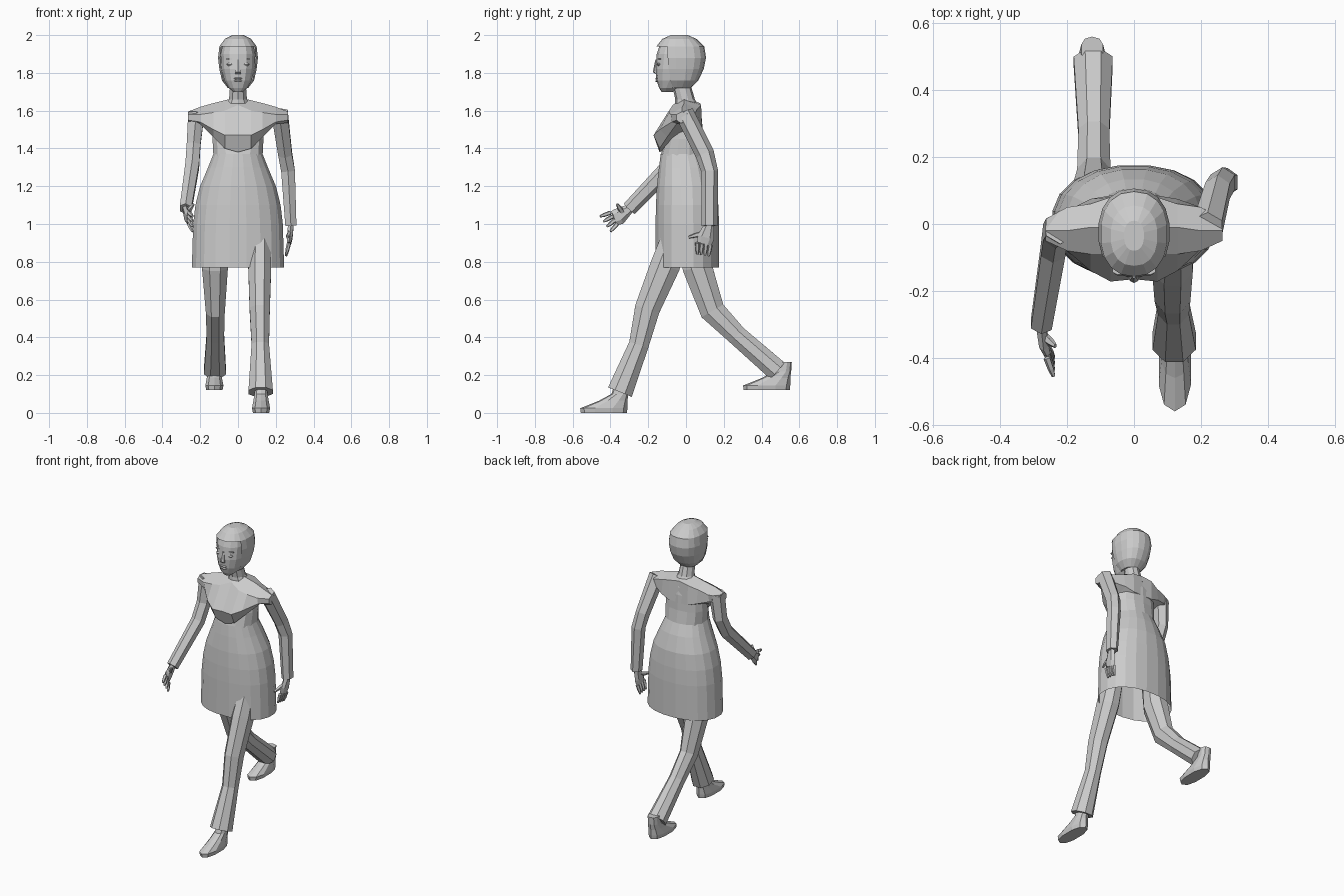
import bpy, bmesh, math
from mathutils import Vector

cube = bpy.data.objects.get("Cube")
if cube:
    bpy.data.objects.remove(cube)

grey = bpy.data.materials.new("plain grey")
grey.use_nodes = True
colour = (0.6, 0.6, 0.6, 1)
grey.diffuse_color = colour
grey.node_tree.nodes["Principled BSDF"].inputs["Base Color"].default_value = colour


def finish(name, bm):
    """Turn a bmesh into a flat shaded object."""
    bmesh.ops.recalc_face_normals(bm, faces=bm.faces)
    mesh = bpy.data.meshes.new(name)
    bm.to_mesh(mesh)
    bm.free()
    mesh.materials.append(grey)
    obj = bpy.data.objects.new(name, mesh)
    bpy.context.collection.objects.link(obj)
    return obj


def skin(bm, rows, caps):
    """Bridge rows of points into a tube, optionally closing the ends."""
    rows = [[bm.verts.new(p) for p in row] for row in rows]
    count = len(rows[0])
    for low, high in zip(rows, rows[1:]):
        for i in range(count):
            j = (i + 1) % count
            bm.faces.new((low[i], low[j], high[j], high[i]))
    if caps:
        bm.faces.new(rows[0])
        bm.faces.new(rows[-1])


def soft_power(value, power):
    return math.copysign(abs(value) ** (2 / power), value)


def ring_points(ring, tangent, sides, power):
    """Points of a rounded outline; a ring is x, y, z, half width, half depth."""
    x, y, z, width, depth = ring
    across = Vector((1, 0, 0))
    across = (across - tangent * tangent.x).normalized()
    forward = tangent.cross(across)
    points = []
    for i in range(sides):
        angle = math.tau * (i + 0.5) / sides
        points.append(Vector((x, y, z))
                      + across * width * soft_power(math.cos(angle), power)
                      + forward * depth * soft_power(math.sin(angle), power))
    return points


def stack(bm, rings, sides=8, power=2, caps=True):
    """Loft through level rings."""
    up = Vector((0, 0, 1))
    skin(bm, [ring_points(r, up, sides, power) for r in rings], caps)


def limb(bm, rings, sides=6, caps=True):
    """Loft through rings that turn to follow their path."""
    centres = [Vector(r[:3]) for r in rings]
    rows = []
    for i, ring in enumerate(rings):
        before, after = centres[max(i - 1, 0)], centres[min(i + 1, len(rings) - 1)]
        rows.append(ring_points(ring, (after - before).normalized(), sides, 2))
    skin(bm, rows, caps)


def make(name, builder, rings, **options):
    bm = bmesh.new()
    builder(bm, rings, **options)
    return finish(name, bm)


# Dress: open skirt and bodice
make("skirt", stack, [
    (0, .007, .77, .247, .17), (0, .007, 1, .24, .17), (0, .006, 1.1, .228, .167),
    (0, .004, 1.2, .203, .16), (0, -.005, 1.3, .16, .14), (0, -.015, 1.37, .132, .12),
], sides=20, power=2.2, caps=False)
make("bodice", stack, [
    (0, -.015, 1.36, .133, .12), (0, -.01, 1.45, .138, .1),
    (0, 0, 1.55, .13, .085), (0, 0, 1.62, .09, .07),
], sides=14, power=2.3)

# Shoulder drape: sections running from the middle out to the shoulder tip
half = [
    (0, [(-.01, 1.67), (-.07, 1.63), (-.165, 1.47), (-.14, 1.38), (.085, 1.5), (.075, 1.64)]),
    (.07, [(-.01, 1.655), (-.09, 1.6), (-.172, 1.47), (-.14, 1.4), (.085, 1.5), (.08, 1.63)]),
    (.13, [(-.01, 1.64), (-.09, 1.59), (-.14, 1.5), (-.1, 1.46), (.075, 1.52), (.06, 1.61)]),
    (.2, [(-.02, 1.62), (-.08, 1.58), (-.075, 1.54), (-.05, 1.53), (.04, 1.54), (.05, 1.59)]),
    (.265, [(-.02, 1.595), (-.05, 1.58), (-.05, 1.55), (-.03, 1.535), (.01, 1.54), (.015, 1.58)]),
]
sections = [(-x, pts) for x, pts in reversed(half[1:])] + half
bm = bmesh.new()
skin(bm, [[(x, y, z) for y, z in pts] for x, pts in sections], True)
finish("shoulder_drape", bm)

# Neck and head
make("neck", stack, [
    (0, .01, 1.6, .085, .07), (0, -.005, 1.66, .05, .052), (0, -.03, 1.76, .042, .048),
], sides=10)
make("head", stack, [
    (0, -.1, 1.7, .025, .03), (0, -.09, 1.72, .05, .052), (0, -.063, 1.76, .074, .093),
    (0, -.045, 1.82, .09, .117), (0, -.035, 1.9, .094, .12), (0, -.035, 1.96, .08, .1),
], sides=14, power=2.3)

# Hair: a fuller shell with the face side cut away
hair = bmesh.new()
stack(hair, [
    (0, -.035, 1.72, .055, .06), (0, -.028, 1.76, .086, .093), (0, -.026, 1.82, .1, .12),
    (0, -.025, 1.88, .107, .131), (0, -.03, 1.94, .1, .127), (0, -.035, 1.98, .07, .09),
    (0, -.035, 2, .03, .045),
], sides=18, power=2.3)
face_side = [f for f in hair.faces
             if f.calc_center_median().y < -.09 and f.calc_center_median().z < 1.93]
bmesh.ops.delete(hair, geom=face_side, context='FACES')
finish("hair", hair)

# Face details
make("nose", stack, [(0, -.156, 1.795, .017, .006), (0, -.162, 1.805, .016, .014),
                     (0, -.156, 1.87, .006, .006)], sides=6)
for z, name in ((1.757, "lower_lip"), (1.77, "upper_lip")):
    make(name, stack, [(0, -.153, z - .006, .012, .006), (0, -.153, z, .026, .011),
                       (0, -.153, z + .006, .012, .006)])
for side, name in ((1, "left"), (-1, "right")):
    x = side * .042
    make(name + "_eye", stack, [(x, -.143, 1.837, .01, .006), (x, -.143, 1.845, .02, .012),
                                (x, -.143, 1.853, .01, .006)])
    make(name + "_brow", stack, [(x, -.14, 1.87, .024, .012), (x, -.14, 1.876, .024, .012)])

# Sleeves
make("left_sleeve", limb, [
    (.22, -.01, 1.59, .05, .05), (.25, .1, 1.37, .042, .05),
    (.265, .125, 1.28, .042, .045), (.28, .125, .99, .034, .042)])
make("right_sleeve", limb, [
    (-.22, -.01, 1.59, .05, .05), (-.235, -.025, 1.42, .042, .05),
    (-.242, -.08, 1.31, .042, .047), (-.277, -.3, 1.08, .036, .04)])


def hand(name, wrist, palm, knuckles, tips, thumb):
    """Palm, four fingers spread between two knuckles and two tips, and a thumb."""
    bm = bmesh.new()
    limb(bm, [(*wrist, .018, .025), (*palm, .016, .045),
              (*(Vector(knuckles[0]) + Vector(knuckles[1])) / 2, .012, .04)])
    for i in range(4):
        start = Vector(knuckles[0]).lerp(Vector(knuckles[1]), i / 3)
        end = Vector(tips[0]).lerp(Vector(tips[1]), i / 3)
        limb(bm, [(*start, .011, .012), (*start.lerp(end, .6), .01, .011),
                  (*end, .006, .006)], sides=5)
    root = Vector(wrist).lerp(Vector(palm), .6)
    limb(bm, [(*root, .014, .016), (*root.lerp(Vector(thumb), .6), .012, .013),
              (*thumb, .006, .007)], sides=5)
    finish(name, bm)


hand("left_hand", (.28, .125, 1), (.275, .105, .93), [(.27, .06, .9), (.27, .13, .89)],
     [(.255, .06, .84), (.255, .12, .83)], (.26, .015, .93))
hand("right_hand", (-.277, -.3, 1.08), (-.27, -.355, 1.04),
     [(-.26, -.4, 1.06), (-.26, -.365, 1)],
     [(-.24, -.455, 1.04), (-.24, -.4, .96)], (-.235, -.365, 1.105))

# Trouser legs
make("left_leg", limb, [
    (.12, -.03, 1, .055, .075), (.115, -.11, .78, .066, .085), (.115, -.205, .55, .058, .072),
    (.118, -.25, .36, .05, .057), (.12, -.35, .11, .07, .073)], sides=8)
make("right_leg", limb, [
    (-.12, .03, 1, .06, .085), (-.122, .06, .77, .074, .085), (-.12, .14, .54, .054, .072),
    (-.12, .27, .41, .05, .057), (-.122, .485, .222, .063, .062)], sides=8)

# Shoes
shoe = [(-.435, 0, .045, .122), (-.435, .025, .05, .125), (-.385, .065, .042, .075),
        (-.35, .1, .036, .045), (-.34, .15, .034, .038)]
for name, x, ahead, lift in (("left_shoe", .122, 0, 0), ("right_shoe", -.125, .862, .12)):
    make(name, stack, [(x, y + ahead, z + lift, w, d) for y, z, w, d in shoe],
         sides=10, power=2.4)
